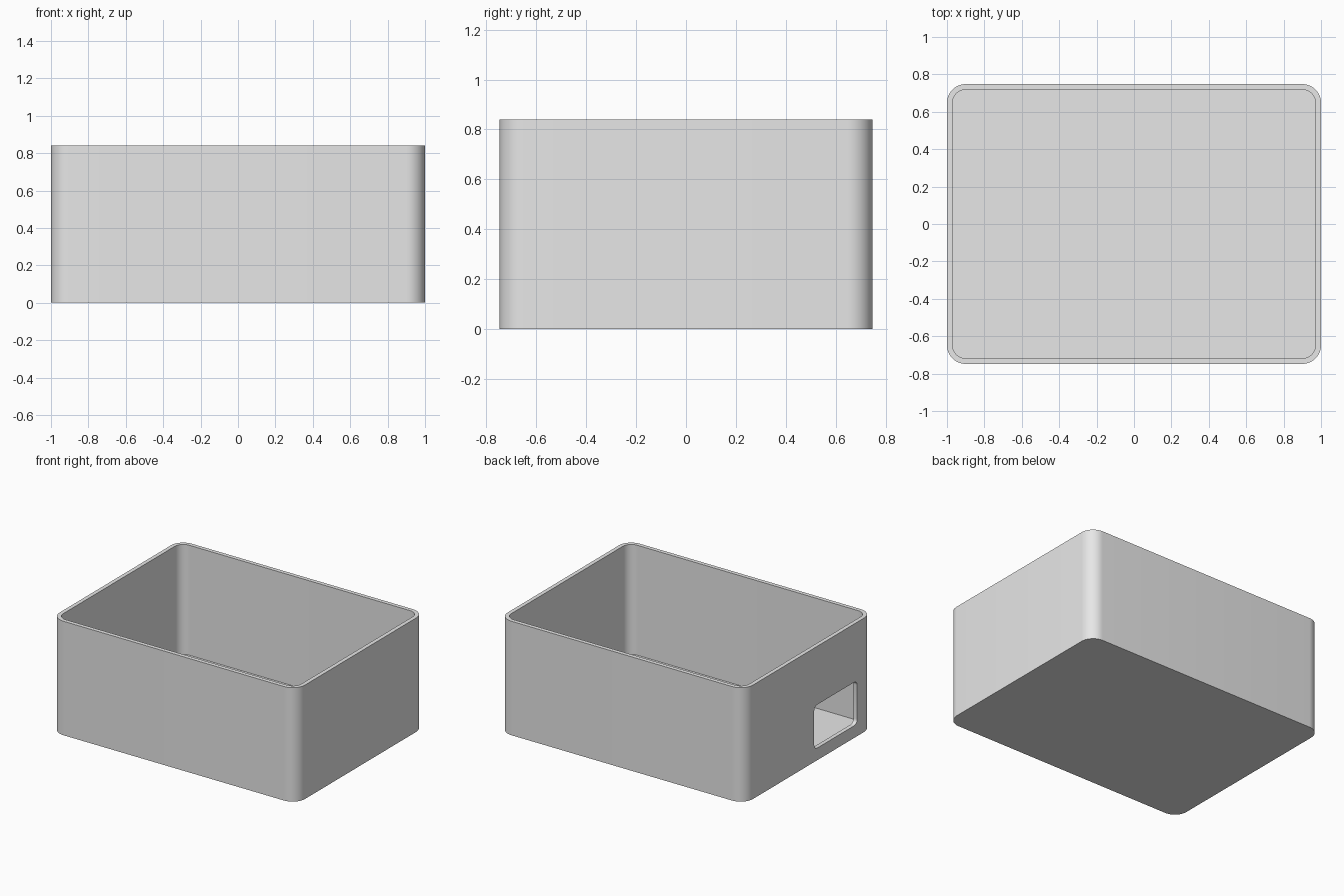
import bpy
import bmesh
from math import cos, sin, pi
from mathutils import Vector

default = bpy.data.objects.get("Cube")
if default:
    bpy.data.objects.remove(default)

HALF_X, HALF_Y, HEIGHT = 1.0, 0.748, 0.84
WALL, FLOOR, RADIUS = 0.03, 0.03, 0.1


def rounded_rect(half_w, half_h, radius, steps=12):
    """Counter-clockwise outline of a rectangle with rounded corners."""
    points = []
    for quarter, (sx, sy) in enumerate([(1, 1), (-1, 1), (-1, -1), (1, -1)]):
        for i in range(steps + 1):
            a = (quarter + i / steps) * pi / 2
            points.append((sx * (half_w - radius) + radius * cos(a),
                           sy * (half_h - radius) + radius * sin(a)))
    return points


def loft(name, loops):
    """Closed solid through matching loops of points, capped at both ends."""
    bm = bmesh.new()
    rings = [[bm.verts.new(p) for p in loop] for loop in loops]
    for low, high in zip(rings, rings[1:]):
        for i in range(len(low)):
            j = (i + 1) % len(low)
            bm.faces.new((low[i], low[j], high[j], high[i]))
    bm.faces.new(rings[0][::-1])
    bm.faces.new(rings[-1])
    bmesh.ops.recalc_face_normals(bm, faces=bm.faces)
    mesh = bpy.data.meshes.new(name)
    bm.to_mesh(mesh)
    bm.free()
    obj = bpy.data.objects.new(name, mesh)
    bpy.context.collection.objects.link(obj)
    return obj


# Material
grey = bpy.data.materials.new("light_grey")
grey.use_nodes = True
colour = (0.8, 0.8, 0.8, 1)
grey.diffuse_color = colour
grey.node_tree.nodes["Principled BSDF"].inputs["Base Color"].default_value = colour

# Open box: up the outside, over the rim, down to the inner floor
outer = rounded_rect(HALF_X, HALF_Y, RADIUS)
inner = rounded_rect(HALF_X - WALL, HALF_Y - WALL, RADIUS - WALL)
sections = [(outer, 0), (outer, HEIGHT), (inner, HEIGHT), (inner, FLOOR)]
box = loft("open_box", [[Vector((x, y, z)) for x, y in outline]
                        for outline, z in sections])
box.data.materials.append(grey)

# Rounded opening through the -x wall
opening = rounded_rect(0.25, 0.16, 0.035, 6)
cutter = loft("opening_cutter", [[Vector((x, y - 0.315, z + 0.25)) for y, z in opening]
                                 for x in (-1.1, -0.9)])
cutter.hide_render = True
cut = box.modifiers.new("opening", 'BOOLEAN')
cut.operation = 'DIFFERENCE'
cut.solver = 'EXACT'
cut.object = cutter

bpy.ops.object.select_all(action='DESELECT')
box.select_set(True)
bpy.context.view_layer.objects.active = box
bpy.ops.object.modifier_apply(modifier=cut.name)
bpy.data.objects.remove(cutter)

# Smooth corners, crisp edges
bpy.ops.object.shade_smooth_by_angle(angle=pi / 6)
